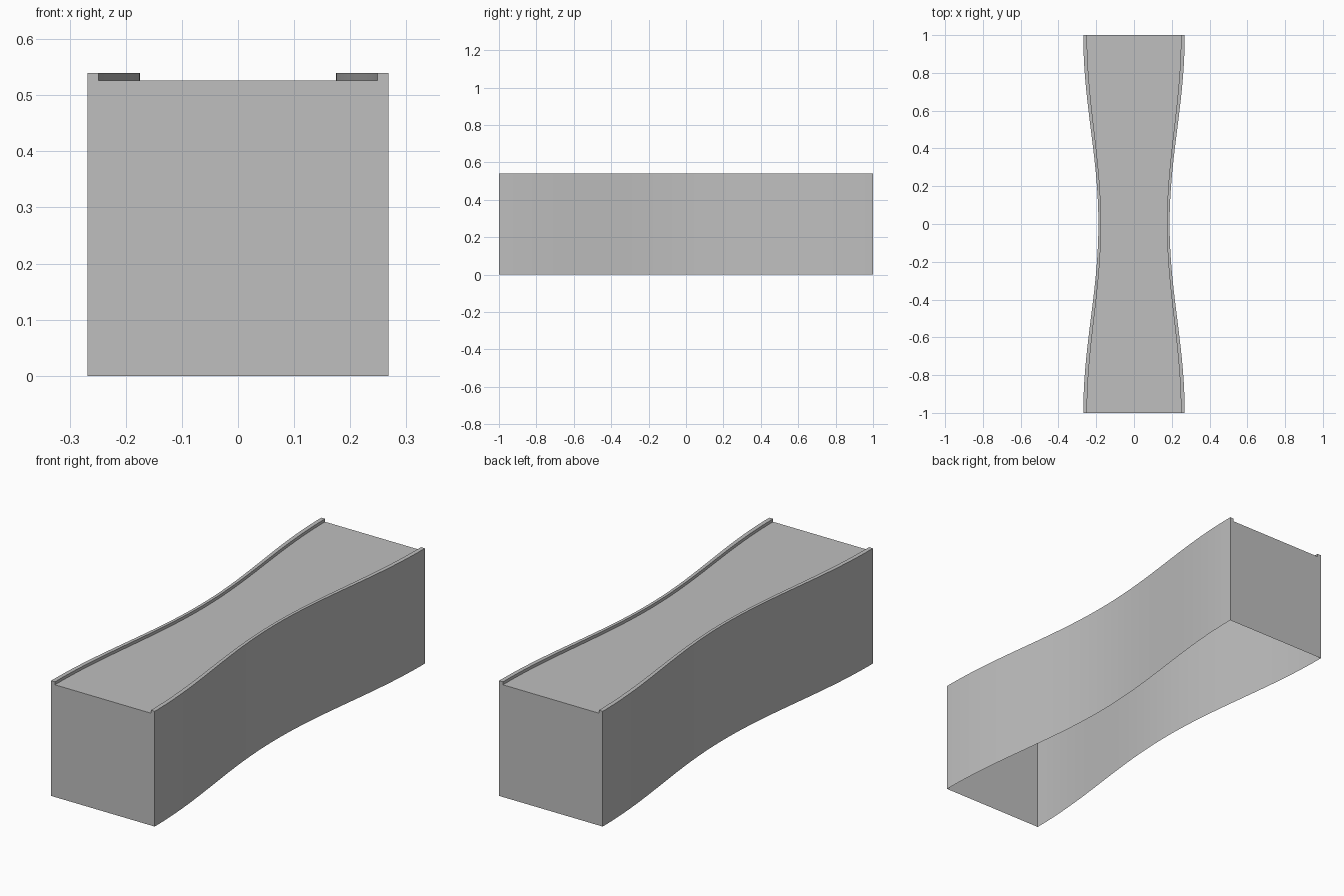
import bpy, bmesh, math

old = bpy.data.objects.get("Cube")
if old:
    bpy.data.objects.remove(old, do_unlink=True)

SEGMENTS = 64
RAIL_TOP, DECK = 0.54, 0.526
RAIL_INNER = 0.926  # inner rail edge as a share of the half width


def half_width(y):
    """Waisted outline: wide at both ends, narrow in the middle."""
    return 0.2285 - 0.04 * math.cos(math.pi * y)


def section(bm, y):
    """Open channel section with a low rail along each top edge."""
    w = half_width(y)
    half = [(w, 0), (w, RAIL_TOP), (w * RAIL_INNER, RAIL_TOP), (w * RAIL_INNER, DECK)]
    points = half + [(-x, z) for x, z in reversed(half)]
    return [bm.verts.new((x, y, z)) for x, z in points]


# Grey material
grey = bpy.data.materials.new("light_grey")
grey.use_nodes = True
colour = (0.52, 0.52, 0.52, 1)
grey.diffuse_color = colour
grey.node_tree.nodes["Principled BSDF"].inputs["Base Color"].default_value = colour

# Side walls, rails and deck lofted along the length, open underneath
bm = bmesh.new()
rows = [section(bm, -1 + 2 * i / SEGMENTS) for i in range(SEGMENTS + 1)]
for a, b in zip(rows, rows[1:]):
    for j in range(len(a) - 1):
        bm.faces.new((a[j], b[j], b[j + 1], a[j + 1]))

# End walls
bm.faces.new(rows[0])
bm.faces.new(list(reversed(rows[-1])))
bm.normal_update()

mesh = bpy.data.meshes.new("waisted_cover")
bm.to_mesh(mesh)
bm.free()
mesh.materials.append(grey)
cover = bpy.data.objects.new("waisted_cover", mesh)
bpy.context.collection.objects.link(cover)

# Smooth curved walls with crisp corners
bpy.context.view_layer.objects.active = cover
cover.select_set(True)
bpy.ops.object.shade_smooth_by_angle(angle=math.radians(30))
